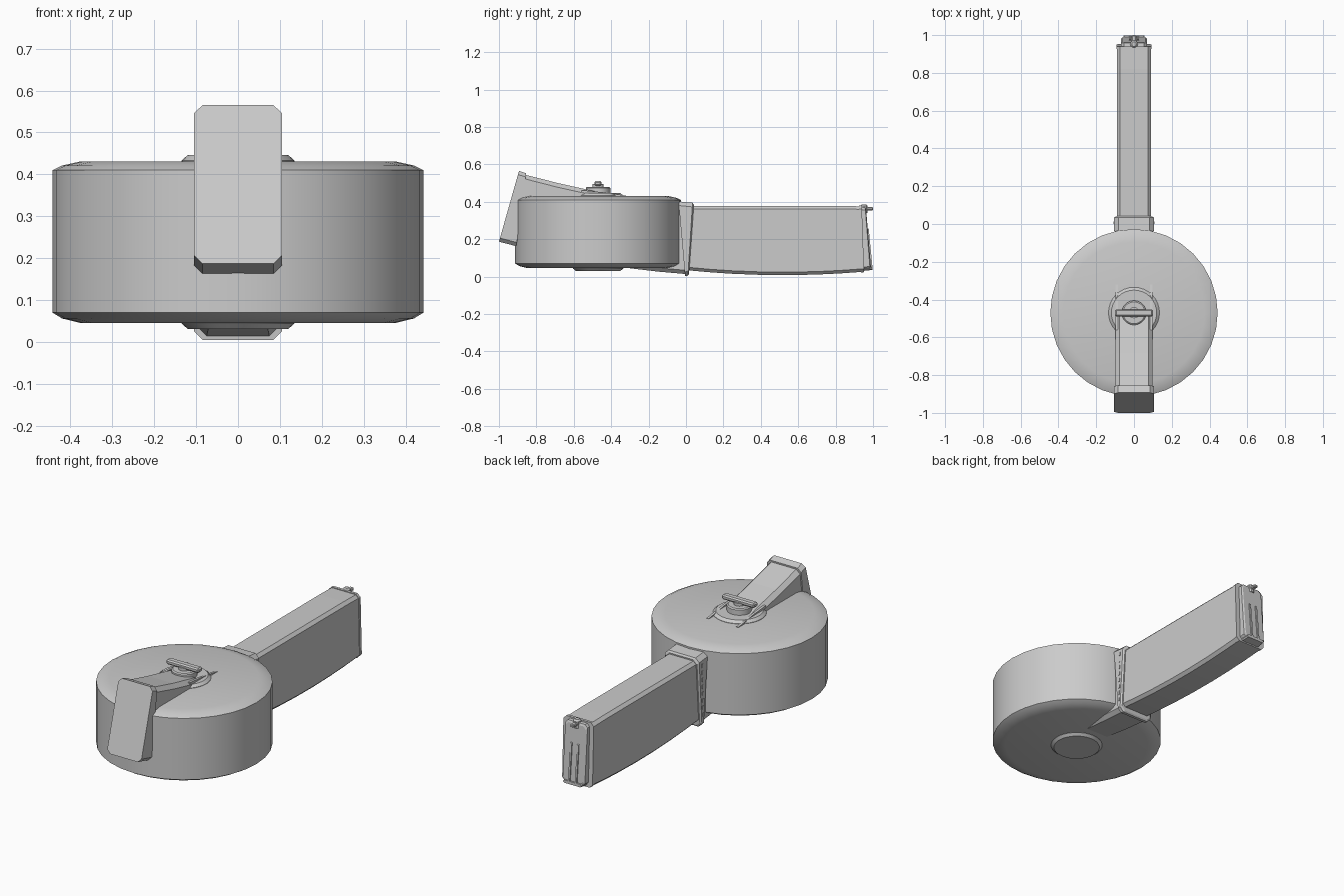
import bpy, bmesh, math

if "Cube" in bpy.data.objects:
    bpy.data.objects.remove(bpy.data.objects["Cube"])

def finish(name, bm, smooth=False):
    bmesh.ops.recalc_face_normals(bm, faces=bm.faces)
    me = bpy.data.meshes.new(name)
    bm.to_mesh(me)
    bm.free()
    ob = bpy.data.objects.new(name, me)
    bpy.context.collection.objects.link(ob)
    if smooth:
        bpy.ops.object.select_all(action='DESELECT')
        ob.select_set(True)
        bpy.context.view_layer.objects.active = ob
        bpy.ops.object.shade_smooth_by_angle(angle=math.radians(35))
    return ob

def skin(bm, rings):
    """Bridge matching closed rings and cap both ends."""
    n = len(rings[0])
    for a, b in zip(rings, rings[1:]):
        for i in range(n):
            j = (i + 1) % n
            bm.faces.new((a[i], a[j], b[j], b[i]))
    bm.faces.new(rings[0])
    bm.faces.new(rings[-1])

def lathe(name, profile, cy=-0.47, n=32):
    bm = bmesh.new()
    rings = [[bm.verts.new((r * math.cos(2 * math.pi * i / n),
                            cy + r * math.sin(2 * math.pi * i / n), z))
              for i in range(n)] for r, z in profile]
    skin(bm, rings)
    return finish(name, bm, True)

def loft(name, sections):
    """Chamfered rectangles; section = half width, chamfer, top (y,z), bottom (y,z)."""
    bm = bmesh.new()
    rings = []
    for w, c, (yt, zt), (yb, zb) in sections:
        h = math.hypot(yt - yb, zt - zb)
        t = c / h
        outline = [(w, t), (w, 1 - t), (w - c, 1), (c - w, 1),
                   (-w, 1 - t), (-w, t), (c - w, 0), (w - c, 0)]
        rings.append([bm.verts.new((x, yb + (yt - yb) * s, zb + (zt - zb) * s))
                      for x, s in outline])
    skin(bm, rings)
    return finish(name, bm)

def box(name, x, y, z, bevel=0.0):
    bm = bmesh.new()
    bmesh.ops.create_cube(bm, size=1)
    for v in bm.verts:
        v.co = [a[0] + (a[1] - a[0]) * (c + .5) for a, c in zip((x, y, z), v.co)]
    if bevel:
        bmesh.ops.bevel(bm, geom=bm.edges[:], offset=bevel, segments=1, affect='EDGES')
    return finish(name, bm)

# Drum body with softened rims, and hub discs top and bottom
lathe("drum", [(.375, .045), (.42, .056), (.443, .07), (.443, .41),
               (.42, .421), (.375, .431)])
lathe("top_hub", [(.135, .425), (.135, .433), (.12, .446)])
lathe("bottom_hub", [(.12, .031), (.135, .044), (.135, .05)])

# Winding key
lathe("key_base", [(.065, .44), (.065, .475), (.058, .48)], n=20)
lathe("key_stem", [(.03, .475), (.03, .495)], n=12)
box("key_handle", (-.1, .1), (-.49, -.452), (.485, .511), .007)

# Front arm: end plate and tapering neck that sinks into the drum
loft("arm_plate", [(.105, .02, (-.893, .565), (-1.0, .187)),
                   (.105, .02, (-.855, .553), (-.908, .163))])
loft("arm_neck", [(.098, .022, (-.86, .545), (-.91, .175)),
                  (.098, .022, (-.68, .499), (-.75, .2)),
                  (.098, .022, (-.49, .457), (-.55, .2)),
                  (.098, .022, (-.44, .435), (-.5, .2))])

# Pointed fins running from the neck around the hub
for s in (-1, 1):
    bm = bmesh.new()
    rings = [[bm.verts.new((s * x, y, z)) for y, z in
              ((-.56, .42), (-.56, .462), (-.45, .452), (-.32, .433), (-.32, .42))]
             for x in (.084, .097)]
    skin(bm, rings)
    finish("arm_fin", bm)

# Wedge under the drum leading to the collar
loft("lower_wedge", [(.085, .02, (-.36, .3), (-.36, .052)),
                     (.092, .02, (-.15, .38), (-.15, .027)),
                     (.095, .02, (0, .385), (0, .014))])

# Collar
loft("collar", [(.105, .022, (-.04, .402), (-.005, .004)),
                (.105, .022, (.035, .395), (.01, .005)),
                (.096, .02, (.042, .385), (.016, .013))])

# Dashes down the collar sides
for s in (-1, 1):
    for i in range(8):
        z = .065 + i * .039
        y = .003 + .006 * i / 7
        box("collar_dash", (s * .1, s * .108), (y - .004, y + .004), (z, z + .02))

# Curved feed tower
def belly(y):
    return .008 + .1 * (y - .52) ** 2
loft("feed_tower", [(.09, .016, (y, .378), (y, belly(y)))
                    for y in (0, .12, .25, .4, .55, .7, .82)] +
     [(.09, .016, (.932, .376), (.945, .026))])

# Feed end: flange, stepped plate, guide rails and catch
loft("end_flange", [(.093, .018, (.925, .38), (.935, .022)),
                    (.093, .018, (.94, .38), (.952, .024))])
loft("end_plate", [(.068, .015, (.935, .372), (.945, .035)),
                   (.068, .015, (.958, .37), (.984, .04)),
                   (.06, .015, (.963, .36), (.989, .05))])
loft("end_foot", [(.06, .006, (.94, .055), (.94, .03)),
                  (.055, .006, (.997, .052), (.997, .036))])
for s in (-1, 1):
    bm = bmesh.new()
    skin(bm, [[bm.verts.new((s * x, y, z)) for y, z in
               ((.96, .265), (.977, .255), (.997, .05), (.97, .05))]
              for x in (.016, .026)])
    finish("guide_rail", bm)
lathe("catch", [(.02, .34), (.02, .378), (.012, .387)], cy=.952, n=10)
box("catch_tip", (-.012, .012), (.945, 1.0), (.355, .372), .004)
